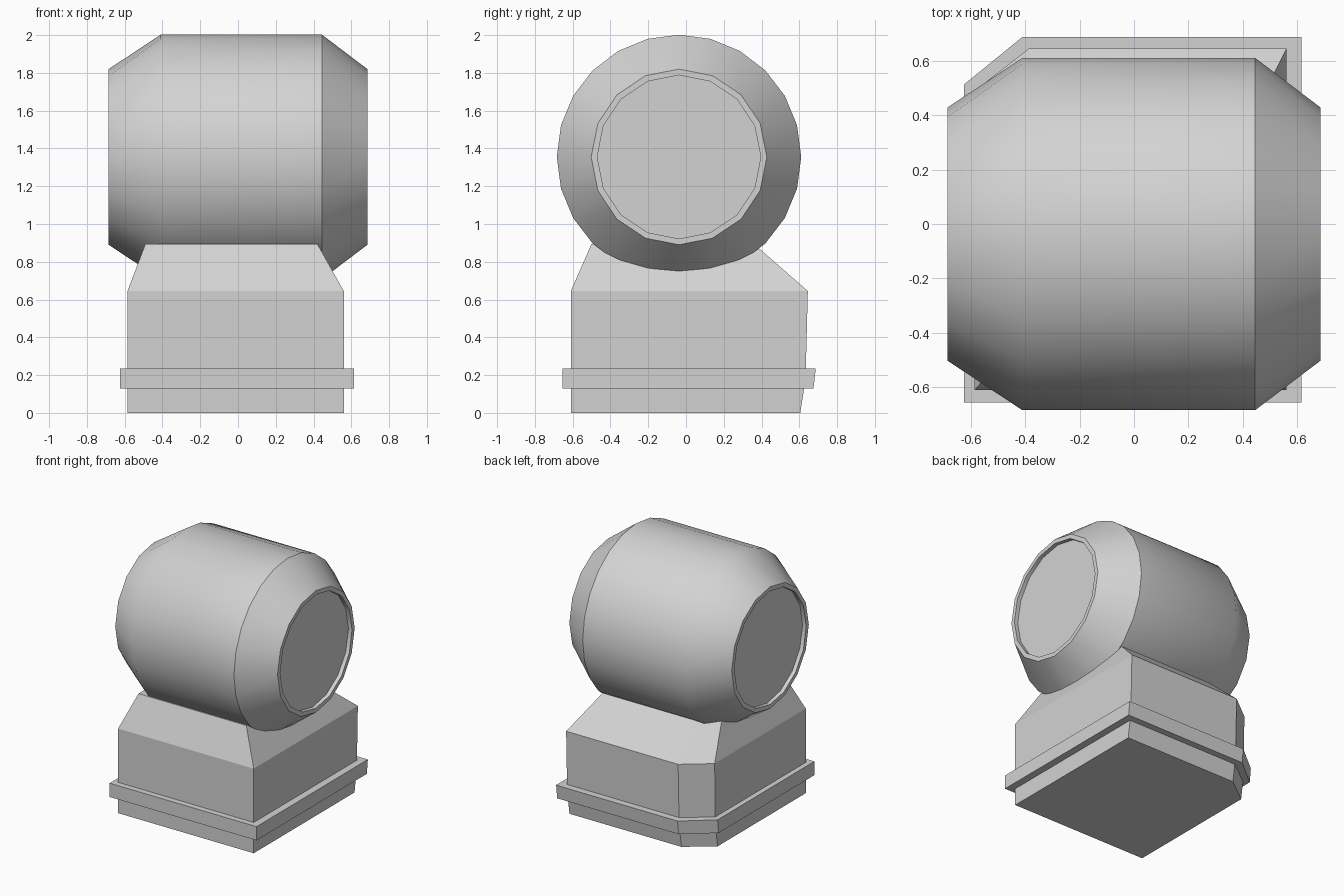
import bpy, bmesh, math

cube = bpy.data.objects.get("Cube")
if cube:
    bpy.data.objects.remove(cube, do_unlink=True)

grey = bpy.data.materials.new("light_grey")
grey.use_nodes = True
colour = (0.65, 0.65, 0.65, 1)
grey.diffuse_color = colour
grey.node_tree.nodes["Principled BSDF"].inputs["Base Color"].default_value = colour


def finish(name, bm, smooth_angle=0):
    """Turn a bmesh into an object, smoothing edges flatter than the angle."""
    bmesh.ops.recalc_face_normals(bm, faces=bm.faces)
    for f in bm.faces:
        f.smooth = smooth_angle > 0
    for e in bm.edges:
        e.smooth = e.calc_face_angle(0) < math.radians(smooth_angle)
    mesh = bpy.data.meshes.new(name)
    bm.to_mesh(mesh)
    bm.free()
    mesh.materials.append(grey)
    obj = bpy.data.objects.new(name, mesh)
    bpy.context.collection.objects.link(obj)
    return obj


def join_rings(bm, a, b):
    """Skin two closed rings, which may have different point counts."""
    n, m = len(a), len(b)
    i = j = 0
    while i < n or j < m:
        p, q = a[i % n], b[j % m]
        pn, qn = a[(i + 1) % n], b[(j + 1) % m]
        da, db = (i + 1) * m, (j + 1) * n
        if da == db:
            bm.faces.new((p, pn, qn, q))
            i, j = i + 1, j + 1
        elif da < db:
            bm.faces.new((p, pn, q))
            i += 1
        else:
            bm.faces.new((p, qn, q))
            j += 1


def loft(name, rings, smooth_angle=0):
    bm = bmesh.new()
    loops = [[bm.verts.new(p) for p in ring] for ring in rings]
    for a, b in zip(loops, loops[1:]):
        join_rings(bm, a, b)
    bm.faces.new(loops[0])
    bm.faces.new(loops[-1])
    return finish(name, bm, smooth_angle)


def section(z, x0, x1, y0, y1, cx, cy):
    """Rectangle with its back corner on the -x side cut off."""
    return [(x0, y0, z), (x1, y0, z), (x1, y1, z),
            (x0 + cx, y1, z), (x0, y1 - cy, z)]


def circle(x, r, sides):
    step = math.tau / sides
    return [(x, -0.037 + r * math.sin(k * step), 1.355 + r * math.cos(k * step))
            for k in range(sides)]


# Pedestal with sloping shoulders
loft("pedestal", [
    section(0, -0.585, 0.56, -0.61, 0.605, 0.20, 0.15),
    section(0.18, -0.585, 0.56, -0.61, 0.633, 0.20, 0.15),
    section(0.645, -0.585, 0.56, -0.61, 0.645, 0.20, 0.155),
    section(0.895, -0.49, 0.42, -0.50, 0.36, 0.14, 0.10),
])

# Projecting band around the pedestal
loft("pedestal_band", [
    section(0.13, -0.625, 0.615, -0.655, 0.675, 0.215, 0.175),
    section(0.235, -0.625, 0.615, -0.655, 0.687, 0.215, 0.175),
])

# Barrel with tapered ends and shallow recessed caps
loft("barrel", [
    circle(-0.655, 0.433, 16), circle(-0.685, 0.433, 16), circle(-0.685, 0.465, 16),
    circle(-0.41, 0.647, 24), circle(0.445, 0.647, 24),
    circle(0.685, 0.465, 16), circle(0.685, 0.433, 16), circle(0.655, 0.433, 16),
], smooth_angle=35)
